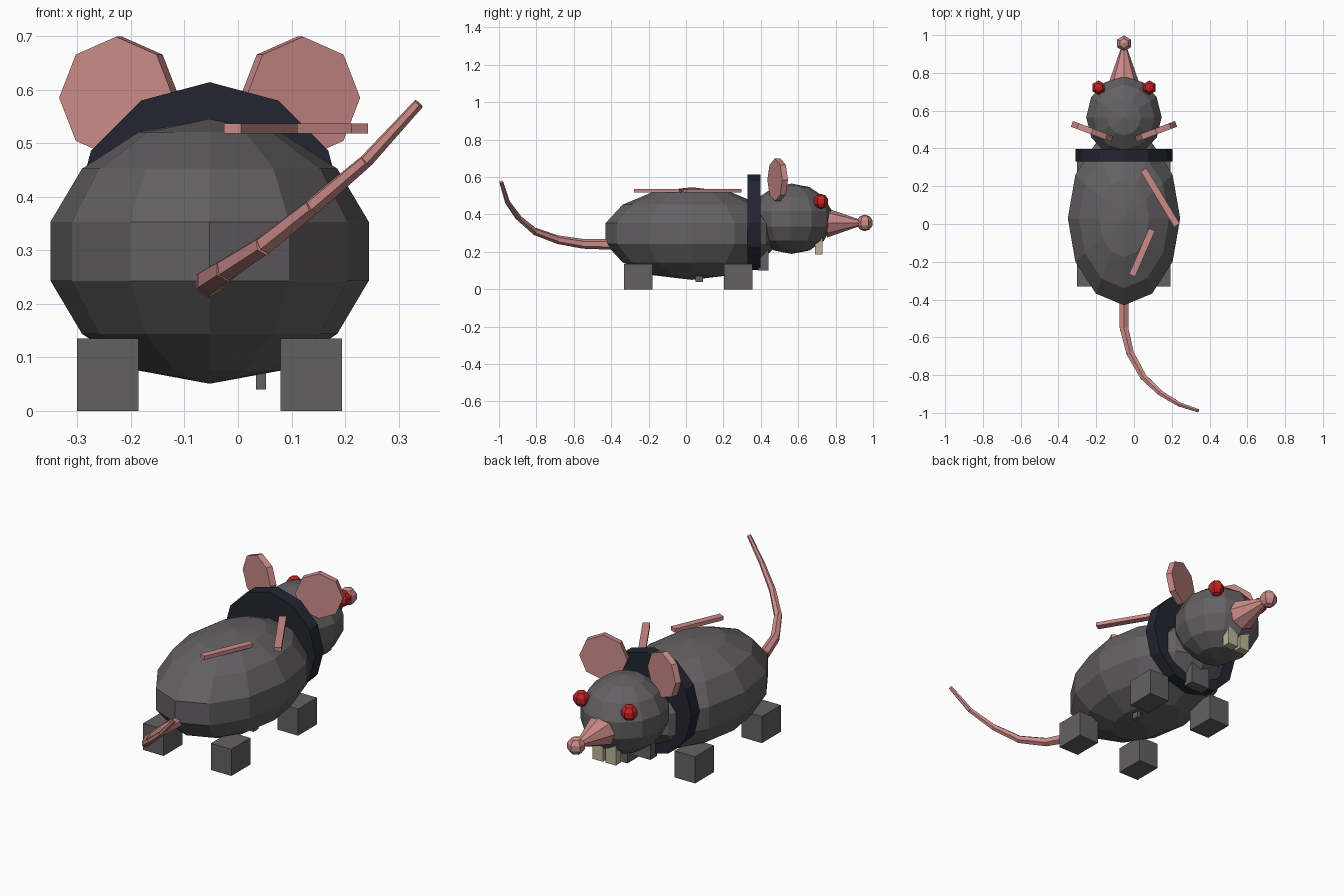
import bpy, bmesh, math
from mathutils import Matrix, Vector

if "Cube" in bpy.data.objects:
    bpy.data.objects.remove(bpy.data.objects["Cube"])

CX = -0.053  # the animal's own centre line


def material(name, rgb):
    m = bpy.data.materials.new(name)
    m.diffuse_color = (*rgb, 1)
    m.use_nodes = True
    m.node_tree.nodes["Principled BSDF"].inputs["Base Color"].default_value = m.diffuse_color
    return m


GREY = material("grey fur", (0.125, 0.118, 0.123))
PINK = material("pink skin", (0.60, 0.26, 0.25))
NAVY = material("dark collar", (0.017, 0.018, 0.031))
RED = material("red eye", (0.56, 0.016, 0.018))
IVORY = material("ivory tooth", (0.50, 0.46, 0.32))


def finish(bm, name, mat):
    bmesh.ops.recalc_face_normals(bm, faces=bm.faces)
    me = bpy.data.meshes.new(name)
    bm.to_mesh(me)
    bm.free()
    me.materials.append(mat)
    ob = bpy.data.objects.new(name, me)
    bpy.context.collection.objects.link(ob)
    return ob


def sphere(name, mat, centre, radii, segs=12, rings=7):
    bm = bmesh.new()
    bmesh.ops.create_uvsphere(bm, u_segments=segs, v_segments=rings, radius=1)
    bm.transform(Matrix.Translation(centre) @ Matrix.Diagonal((*radii, 1)))
    return finish(bm, name, mat)


def box(name, mat, centre, size, turn=0):
    bm = bmesh.new()
    bmesh.ops.create_cube(bm, size=1)
    bm.transform(Matrix.Translation(centre) @ Matrix.Rotation(turn, 4, 'Z')
                 @ Matrix.Diagonal((*size, 1)))
    return finish(bm, name, mat)


def rod(name, mat, a, b, r1, r2, sides):
    """Straight or tapered cylinder from point a to point b."""
    a, b = Vector(a), Vector(b)
    d = b - a
    bm = bmesh.new()
    bmesh.ops.create_cone(bm, cap_ends=True, segments=sides, radius1=r1,
                          radius2=r2, depth=d.length)
    bm.transform(Matrix.Translation((a + b) / 2)
                 @ d.to_track_quat('Z', 'Y').to_matrix().to_4x4())
    return finish(bm, name, mat)


# body and head
sphere("body", GREY, (CX, 0.03, 0.298), (0.305, 0.472, 0.2475))
sphere("head", GREY, (CX, 0.565, 0.377), (0.205, 0.22, 0.188))

# collar with a tag under the chin
rod("collar", NAVY, (CX, 0.33, 0.358), (CX, 0.397, 0.358), 0.256, 0.256, 12)
box("collar_tag", GREY, (CX, 0.413, 0.155), (0.11, 0.055, 0.11))
box("belly_stub", GREY, (0.043, 0.07, 0.075), (0.019, 0.04, 0.07))

# snout and nose
rod("snout", PINK, (CX, 0.755, 0.355), (CX, 0.955, 0.355), 0.078, 0.008, 8)
sphere("nose", PINK, (CX, 0.956, 0.355), (0.044, 0.044, 0.044), 6, 5)

# paired parts
for side, s in (("left", -1), ("right", 1)):
    sphere(f"eye_{side}", RED, (CX + s * 0.135, 0.722, 0.47), (0.04,) * 3, 6, 5)
    box(f"tooth_{side}", IVORY, (CX + s * 0.036, 0.71, 0.235), (0.058, 0.042, 0.10))
    # ear: octagonal disc, outer edge swung forward
    ear = Vector((CX + s * 0.169, 0.49, 0.585))
    axis = Vector((-s * math.sin(0.36), math.cos(0.36), 0)) * 0.016
    rod(f"ear_{side}", PINK, ear - axis, ear + axis, 0.114, 0.114, 8)
    for end, y in (("back", -0.255), ("front", 0.28)):
        box(f"{end}_leg_{side}", GREY, (CX + s * 0.19, y, 0.0675),
            (0.115, 0.152, 0.135))

# pink bars lying across the back
for i, (a, b) in enumerate([((0.05, 0.2875), (0.2275, -0.0075)),
                            ((0.095, -0.03), (-0.01, -0.272))]):
    a, b = Vector(a), Vector(b)
    m, d = (a + b) / 2, b - a
    box(f"back_bar_{i + 1}", PINK, (m.x, m.y, 0.5275), (d.length, 0.035, 0.019),
        math.atan2(d.y, d.x))

# tail: short tapering rods following a curve
path = [(CX, -0.38, 0.24), (CX, -0.55, 0.243), (-0.02, -0.685, 0.265),
        (0.05, -0.81, 0.31), (0.14, -0.895, 0.382), (0.24, -0.955, 0.467),
        (0.338, -0.988, 0.574)]
for i in range(6):
    r = 0.029 - 0.0032 * i
    rod(f"tail_segment_{i + 1}", PINK, path[i], path[i + 1], r, r - 0.003, 6)
